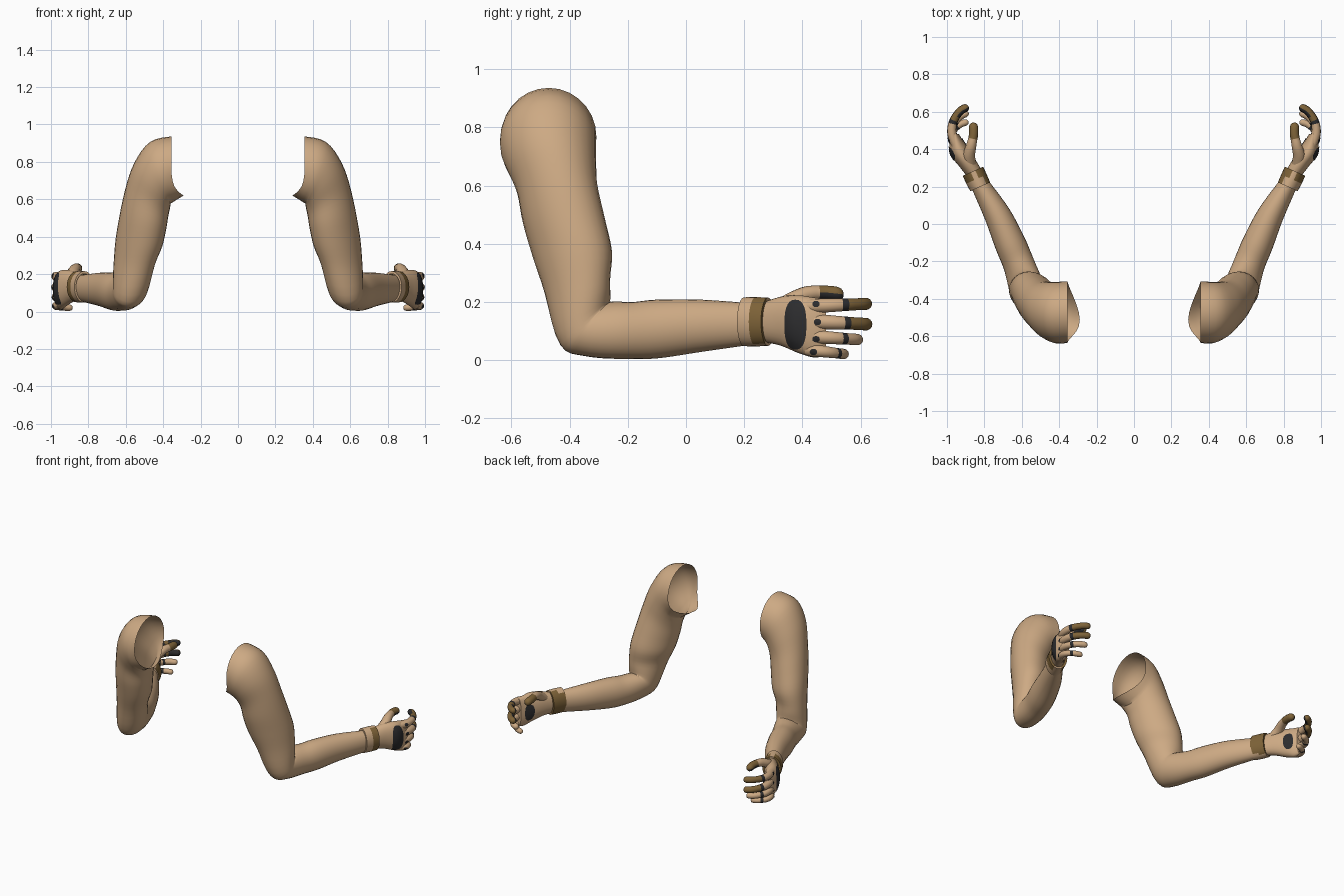
import bpy, bmesh
from math import sin, cos, pi, radians, degrees, atan2, sqrt
from mathutils import Vector
from mathutils.bvhtree import BVHTree

if "Cube" in bpy.data.objects:
    bpy.data.objects.remove(bpy.data.objects["Cube"])


def material(name, rgb):
    m = bpy.data.materials.new(name)
    m.diffuse_color = (*rgb, 1)
    m.use_nodes = True
    m.node_tree.nodes["Principled BSDF"].inputs["Base Color"].default_value = m.diffuse_color
    return m


SKIN, GOLD, BLACK = 0, 1, 2
MATS = [material("skin_tan", (0.61, 0.40, 0.23)),
        material("dark_gold", (0.21, 0.125, 0.04)),
        material("charcoal", (0.025, 0.025, 0.027))]


def smooth_rows(rows, steps):
    """Catmull-Rom interpolation of every number in a row."""
    out = []
    for i in range(len(rows) - 1):
        p0, p1, p2, p3 = (rows[min(max(i + k, 0), len(rows) - 1)] for k in (-1, 0, 1, 2))
        for s in range(steps):
            t = s / steps
            out.append([0.5 * (2 * b + (c - a) * t + (2 * a - 5 * b + 4 * c - d) * t * t
                               + (3 * b - a - 3 * c + d) * t ** 3)
                        for a, b, c, d in zip(p0, p1, p2, p3)])
    return out + [list(rows[-1])]


def finish(name, bm, angle=50):
    bmesh.ops.recalc_face_normals(bm, faces=bm.faces)
    me = bpy.data.meshes.new(name)
    bm.to_mesh(me)
    bm.free()
    for m in MATS:
        me.materials.append(m)
    ob = bpy.data.objects.new(name, me)
    bpy.context.collection.objects.link(ob)
    bpy.ops.object.select_all(action='DESELECT')
    ob.select_set(True)
    bpy.context.view_layer.objects.active = ob
    bpy.ops.object.shade_smooth_by_angle(angle=radians(angle))
    ob.modifiers.new("mirror", 'MIRROR').use_mirror_merge = False
    return ob


def loft(name, rows, n=24, caps=(False, False), power=1.0, rim=None, rule=None, angle=50):
    """Rows are centre x y z, two radii, pitch, yaw and roll in degrees."""
    bm = bmesh.new()
    rings = []
    for k, (x, y, z, ru, rv, t, a, b) in enumerate(rows):
        t, a, b = radians(t), radians(a), radians(b)
        u = Vector((cos(a) * cos(b), -sin(a), sin(b)))
        v = Vector((0, cos(t), sin(t)))
        ring = []
        for j in range(n):
            c, s = cos(2 * pi * j / n), sin(2 * pi * j / n)
            c, s = (abs(w) ** power * (1 if w >= 0 else -1) for w in (c, s))
            p = Vector((x, y, z)) + u * ru * c + v * rv * s
            ring.append(bm.verts.new(rim(p, k, c) if rim else p))
        rings.append(ring)
    for k in range(len(rings) - 1):
        for j in range(n):
            i = (j + 1) % n
            f = bm.faces.new((rings[k][j], rings[k][i], rings[k + 1][i], rings[k + 1][j]))
            if rule:
                f.material_index = rule(k / (len(rings) - 1), 2 * pi * (j + 0.5) / n)
    for flag, ring, s in ((caps[0], rings[0], 0), (caps[1], rings[-1], 1)):
        if flag:
            f = bm.faces.new(ring)
            f.material_index = rule(s, pi / 2) if rule else SKIN
    return finish(name, bm, angle)


# Arm from the open shoulder, round the elbow, to the wrist
arm_rows = [
    (0.355, -0.472, 0.768, 0.168, 0.164, 0, 0, 90),
    (0.415, -0.474, 0.742, 0.174, 0.165, 0, 0, 72),
    (0.458, -0.463, 0.678, 0.152, 0.154, 0, 0, 51),
    (0.486, -0.443, 0.590, 0.135, 0.139, 0, -4, 31),
    (0.508, -0.420, 0.480, 0.132, 0.139, 0, -10, 17),
    (0.530, -0.391, 0.365, 0.130, 0.133, 2, -14, 7),
    (0.555, -0.373, 0.250, 0.113, 0.112, 12, -12, 0),
    (0.574, -0.346, 0.128, 0.095, 0.115, 42, 5, 0),
    (0.588, -0.300, 0.108, 0.090, 0.106, 62, 18, 0),
    (0.622, -0.200, 0.102, 0.084, 0.098, 85, 26, 0),
    (0.664, -0.100, 0.107, 0.083, 0.101, 90, 26, 0),
    (0.731, 0.050, 0.118, 0.071, 0.090, 90, 28, 0),
    (0.822, 0.210, 0.124, 0.050, 0.073, 90, 26, 0),
    (0.852, 0.270, 0.128, 0.044, 0.068, 90, 22, 0)]


def armpit_rim(p, k, c):
    # the lower lip of the shoulder opening reaches towards the chest
    w = max(0, -c) ** 3 * max(0, 1 - k / 4)
    return p + Vector((-0.065, -0.04, 0.02)) * w


loft("arms", smooth_rows(arm_rows, 4), n=28, rim=armpit_rim)

# Wrist band, with dark gold panels on both sides
band = [(0.822, 0.199, 0.132, 0.048, 0.070), (0.822, 0.199, 0.132, 0.058, 0.084),
        (0.842, 0.240, 0.132, 0.060, 0.085), (0.861, 0.282, 0.132, 0.060, 0.083),
        (0.861, 0.282, 0.132, 0.046, 0.070)]


def band_colour(s, ang):
    if sin(ang) > 0.95 or sin(ang) < -0.88:
        return SKIN
    return GOLD if s >= 0.5 or (cos(ang) < -0.7 and s > 0) else SKIN


loft("wrist_bands", [r + (90, 24, 0) for r in band], n=28, rule=band_colour, angle=35)

# Palm
palm_rows = [
    (0.846, 0.260, 0.130, 0.042, 0.066, 90, 24, 0),
    (0.890, 0.325, 0.134, 0.046, 0.084, 90, 28, 0),
    (0.932, 0.385, 0.124, 0.050, 0.099, 90, 20, 0),
    (0.950, 0.440, 0.112, 0.037, 0.103, 90, 8, 0),
    (0.958, 0.482, 0.112, 0.021, 0.096, 90, 0, 0)]
palm = loft("palms", smooth_rows(palm_rows, 4), n=28, caps=(True, True), power=0.95)


def tree(*obs):
    verts, polys = [], []
    for ob in obs:
        n = len(verts)
        verts += [v.co.copy() for v in ob.data.vertices]
        polys += [[n + i for i in p.vertices] for p in ob.data.polygons]
    return BVHTree.FromPolygons(verts, polys)


def patch(name, target, y, z, ry, rz, side, n=28, rings=5, power=1.0):
    """Thin charcoal plate draped over the hand from the outside (1) or inside (-1)."""
    bm = bmesh.new()

    def drop(dy, dz):
        o = Vector((0.93 + side * 0.5, y + dy, z + dz))
        hit = target.ray_cast(o, Vector((-side, 0, 0)))[0]
        if hit is None:
            hit = target.find_nearest(Vector((0.93 + side * 0.03, o.y, o.z)))[0]
        return bm.verts.new(hit + Vector((side * 0.004, 0, 0)))

    def arc(w):
        return abs(w) ** power * (1 if w >= 0 else -1)

    mid = drop(0, 0)
    prev = None
    for r in range(1, rings + 1):
        ring = [drop(ry * r / rings * arc(cos(2 * pi * j / n)),
                     rz * r / rings * arc(sin(2 * pi * j / n))) for j in range(n)]
        for j in range(n):
            i = (j + 1) % n
            bm.faces.new((prev[j], ring[j], ring[i], prev[i]) if prev else (mid, ring[j], ring[i]))
        prev = ring
    for f in bm.faces:
        f.material_index = BLACK
    finish(name, bm)


patch("hand_back_pads", tree(palm), 0.376, 0.122, 0.038, 0.086, 1, power=0.8)
patch("palm_pads", tree(palm), 0.434, 0.108, 0.028, 0.055, -1, power=0.8)


def digit(name, pts, radius, rule, flare=1.2):
    """Rounded finger swept along points in a mostly level plane."""
    dense = smooth_rows(pts, 10)
    rows, last = [], len(dense) - 1
    for k, p in enumerate(dense):
        d = Vector(dense[min(k + 1, last)]) - Vector(dense[max(k - 1, 0)])
        s = k / last
        r = radius * (flare - (flare - 0.95) * min(1, s * 1.6))
        if s > 0.86:
            r *= sqrt(max(0.05, 1 - ((s - 0.86) / 0.14) ** 2))
        rows.append((*p, r, r, 90, degrees(atan2(d.x, d.y)), 0))
    return loft(name, rows, n=14, caps=(True, True), rule=rule)


def finger_colour(tip, joint):
    # charcoal joint ring, then a coloured tip with a charcoal pad on the palm side
    def rule(s, ang):
        if joint <= s < joint + 0.07:
            return BLACK
        if s < joint or tip == SKIN:
            return SKIN
        return BLACK if cos(ang) < -0.35 and s > 0.6 else tip
    return rule


# Fingers: name, height at knuckle and tip, reach, radius, tip colour, joint, stud position
for name, z0, z1, reach, r, tip, joint, sy, sz in (
        ("index", 0.185, 0.194, 0.632, 0.022, GOLD, 0.445, 0.447, 0.193),
        ("middle", 0.134, 0.123, 0.632, 0.023, GOLD, 0.470, 0.452, 0.131),
        ("ring", 0.082, 0.070, 0.600, 0.021, SKIN, 0.520, 0.447, 0.072),
        ("little", 0.036, 0.020, 0.550, 0.019, SKIN, 0.595, 0.438, 0.028)):
    g = reach - 0.42
    pts = [(x, 0.42 + g * f, z0 + (z1 - z0) * f)
           for x, f in ((0.950, 0), (0.973, 0.30), (0.966, 0.60), (0.930, 0.86), (0.885, 0.98))]
    finger = digit(name + "_fingers", pts, r, finger_colour(tip, joint))
    patch(name + "_knuckle_studs", tree(palm, finger), sy, sz, 0.013, 0.011, 1, n=12, rings=2)

# Thumbs, dark gold outside with a charcoal pad facing the fingers
digit("thumbs", [(0.878, 0.300, 0.165), (0.882, 0.365, 0.205), (0.870, 0.420, 0.228),
                 (0.858, 0.480, 0.232), (0.860, 0.542, 0.226)], 0.026,
      lambda s, ang: SKIN if s < 0.65 else (GOLD if sin(ang) > 0.2 or cos(ang) < 0 else BLACK),
      flare=1.45)
